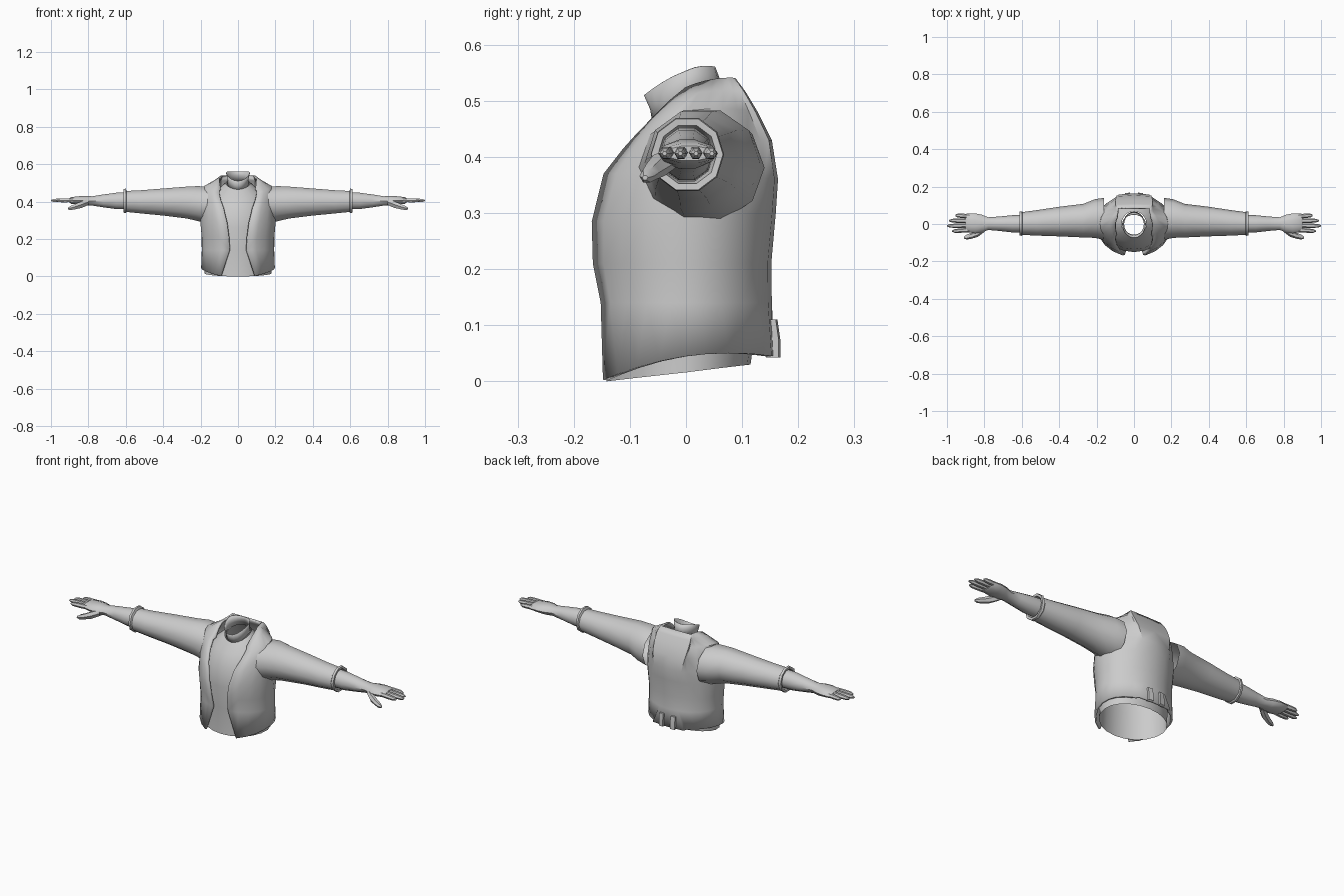
import bpy
from math import sin, cos, asin, pi

if "Cube" in bpy.data.objects:
    bpy.data.objects.remove(bpy.data.objects["Cube"])


def make(name, rings, closed=True, cap=False, thick=0, angle=40):
    """Skin a list of equal-length rings, then mirror the result across x = 0."""
    n = len(rings[0])
    verts = [p for r in rings for p in r]
    faces = []
    for i in range(len(rings) - 1):
        for j in range(n if closed else n - 1):
            k = (j + 1) % n
            faces.append((i * n + j, i * n + k, (i + 1) * n + k, (i + 1) * n + j))
    if cap:
        faces.append(tuple(range((len(rings) - 1) * n, len(rings) * n)))
    me = bpy.data.meshes.new(name)
    me.from_pydata(verts, [], faces)
    me.update()
    ob = bpy.data.objects.new(name, me)
    bpy.context.collection.objects.link(ob)
    m = ob.modifiers.new("mirror", 'MIRROR')
    m.use_clip = True
    m.merge_threshold = 0.0005
    if thick:
        s = ob.modifiers.new("thickness", 'SOLIDIFY')
        s.thickness = thick
        s.offset = -1
    bpy.ops.object.select_all(action='DESELECT')
    ob.select_set(True)
    bpy.context.view_layer.objects.active = ob
    bpy.ops.object.shade_smooth_by_angle(angle=angle * pi / 180)
    return ob


def half_ring(rx, yf, yb, zf, zs, zb, xo=0.0, n=11):
    """Half body ring from the front edge (x = xo) around the side to the back."""
    a0 = asin(xo / rx)
    pts = []
    for j in range(n):
        a = a0 + (pi - a0) * j / (n - 1)
        c = cos(a)
        if c > 0:
            c /= cos(a0)
        y = yf * c if c > 0 else -yb * c
        z = zs - (zb - zf) / 2 * c + ((zf + zb) / 2 - zs) * c * c
        pts.append((0.0 if j == n - 1 else max(rx * sin(a), xo), y, z))
    if xo == 0:
        pts[0] = (0.0, pts[0][1], pts[0][2])
    return pts


def limb_ring(x, y0, y1, z0, z1, n=10):
    """Ring across the arm at x, given its extents in y and z."""
    return [(x, (y0 + y1) / 2 + (y1 - y0) / 2 * cos(2 * pi * j / n),
             (z0 + z1) / 2 + (z1 - z0) / 2 * sin(2 * pi * j / n)) for j in range(n)]


# Open jacket body: rx, y front, y back, z front, z side, z back, opening half width
jacket = [(.197, -.148, .158, .003, .045, .045, .092),
          (.195, -.152, .153, .14, .14, .14, .046),
          (.196, -.166, .152, .21, .21, .21, .05),
          (.203, -.168, .160, .285, .29, .30, .06),
          (.198, -.147, .164, .37, .37, .36, .08),
          (.192, -.112, .153, .415, .43, .43, .095),
          (.182, -.085, .128, .445, .482, .48, .1),
          (.13, -.07, .107, .46, .51, .515, .1),
          (.1, -.058, .088, .468, .525, .541, .092)]
make("jacket_body", [half_ring(*r) for r in jacket], closed=False, thick=.01)

# Shirt showing through the opening and under the hem
shirt = [(.178, -.142, .115, .0, .016, .03),
         (.178, -.138, .13, .14, .14, .14),
         (.182, -.15, .135, .26, .27, .28),
         (.165, -.135, .14, .36, .37, .38),
         (.125, -.1, .115, .42, .45, .45),
         (.066, -.062, .068, .465, .50, .51)]
make("shirt", [half_ring(*r) for r in shirt], closed=False)

# Standing shirt collar with a dipped front
collar = [(.058, -.06, .066, .462, .495, .51),
          (.056, -.064, .06, .485, .52, .54),
          (.064, -.075, .052, .51, .553, .561)]
make("shirt_collar", [half_ring(*r) for r in collar], closed=False, thick=.003)

# Sleeves with flared cuffs turned in at the end
sleeve = [(.16, -.085, .14, .28, .482), (.21, -.074, .132, .29, .488),
          (.27, -.072, .108, .305, .485), (.40, -.066, .092, .322, .474),
          (.52, -.062, .074, .334, .464), (.595, -.058, .064, .342, .46),
          (.60, -.063, .068, .336, .473), (.612, -.062, .066, .338, .471),
          (.611, -.05, .055, .35, .459), (.58, -.045, .048, .355, .45)]
make("sleeve", [limb_ring(*r) for r in sleeve])

# Forearm, wrist and palm
arm = [(.56, -.047, .05, .356, .455), (.65, -.045, .047, .358, .45),
       (.72, -.037, .04, .368, .44), (.78, -.032, .036, .378, .43),
       (.815, -.046, .05, .378, .432), (.85, -.05, .057, .383, .43),
       (.893, -.043, .056, .388, .425), (.90, -.038, .05, .393, .42)]
make("forearm_and_palm", [limb_ring(*r) for r in arm], cap=True)


# Fingers: y at base, y at tip, tip x
def digit(name, stations):
    rings = [limb_ring(x, y - r, y + r, z - r, z + r, 6) for x, y, z, r in stations]
    make(name, rings, cap=True, angle=50)


for name, yb, yt, tip in [("index_finger", -.032, -.038, .972),
                          ("middle_finger", -.008, -.010, .999),
                          ("ring_finger", .017, .018, .988),
                          ("little_finger", .041, .046, .955)]:
    s = [(.88, 0, .012), (.88 + (tip - .88) * .5, .5, .012),
         (.88 + (tip - .88) * .85, .85, .010), (tip, 1, .004)]
    digit(name, [(x, yb + (yt - yb) * t, .408 - .002 * t, r) for x, t, r in s])

digit("thumb", [(.80, -.025, .398, .018), (.835, -.048, .385, .021),
                (.87, -.063, .373, .016), (.895, -.07, .366, .013),
                (.91, -.073, .363, .005)])

# Pair of raised pleats at the centre back of the hem
pleat = [[(.022, .148, z), (.022, y, z), (.047, y - .003, z), (.047, .143, z)]
         for z, y in ((.043, .168), (.075, .168), (.11, .163))]
make("back_hem_pleat", [r[::-1] for r in pleat], cap=True, angle=30)
